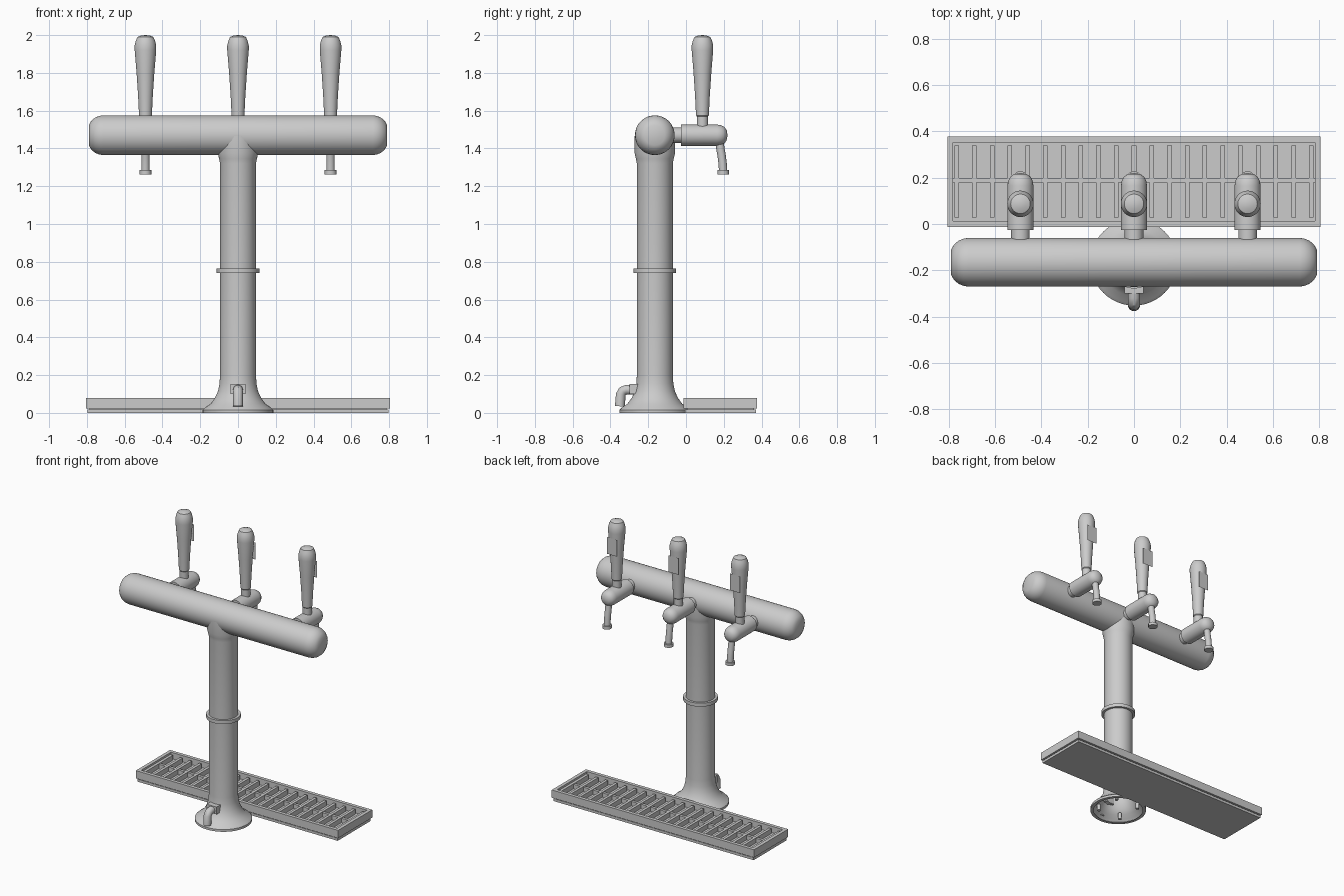
import bpy, bmesh, math
from mathutils import Vector, Matrix

if "Cube" in bpy.data.objects:
    bpy.data.objects.remove(bpy.data.objects["Cube"])

COL_Y, TUBE_Z = -0.165, 1.47


def finish(name, bm, smooth=True):
    bmesh.ops.remove_doubles(bm, verts=bm.verts, dist=1e-5)
    bmesh.ops.recalc_face_normals(bm, faces=bm.faces)
    me = bpy.data.meshes.new(name)
    bm.to_mesh(me)
    bm.free()
    ob = bpy.data.objects.new(name, me)
    bpy.context.collection.objects.link(ob)
    if smooth:
        bpy.ops.object.select_all(action='DESELECT')
        ob.select_set(True)
        bpy.context.view_layer.objects.active = ob
        bpy.ops.object.shade_smooth_by_angle(angle=math.radians(35))
    return ob


def lathe(name, profile, loc, axis=(0, 0, 1), n=40):
    """Spin (radius, height) points around an axis through loc."""
    bm = bmesh.new()
    vs = [bm.verts.new((r, 0, h)) for r, h in profile]
    es = [bm.edges.new(p) for p in zip(vs, vs[1:])]
    bmesh.ops.spin(bm, geom=vs + es, cent=(0, 0, 0), axis=(0, 0, 1),
                   angle=math.tau, steps=n, use_merge=True)
    rot = Vector((0, 0, 1)).rotation_difference(Vector(axis)).to_matrix().to_4x4()
    bm.transform(Matrix.Translation(loc) @ rot)
    return finish(name, bm)


def add_box(bm, x0, x1, y0, y1, z0, z1):
    m = (Matrix.Translation(((x0 + x1) / 2, (y0 + y1) / 2, (z0 + z1) / 2))
         @ Matrix.Diagonal((x1 - x0, y1 - y0, z1 - z0, 1)))
    bmesh.ops.create_cube(bm, size=1, matrix=m)


def pipe(name, pts, radius, n=20):
    """Capped pipe along a path lying in a plane of constant x."""
    bm = bmesh.new()
    pts = [Vector(p) for p in pts]
    rings = []
    for i, p in enumerate(pts):
        t = (pts[min(i + 1, len(pts) - 1)] - pts[max(i - 1, 0)]).normalized()
        side = Vector((1, 0, 0))
        up = t.cross(side)
        rings.append([bm.verts.new(p + radius * (side * math.cos(a) + up * math.sin(a)))
                      for a in (math.tau * k / n for k in range(n))])
    for a, b in zip(rings, rings[1:]):
        for k in range(n):
            bm.faces.new((a[k], a[(k + 1) % n], b[(k + 1) % n], b[k]))
    bm.faces.new(rings[0])
    bm.faces.new(rings[-1])
    return finish(name, bm)


# Column with flared foot and saddle collar under the cross tube
lathe("column", [(0.165, 0), (0.187, 0), (0.187, 0.016), (0.175, 0.028), (0.145, 0.048),
                 (0.122, 0.08), (0.106, 0.115), (0.098, 0.155), (0.095, 0.2), (0.095, 1.32),
                 (0.1, 1.345), (0.107, 1.375), (0.107, 1.465)], (0, COL_Y, 0), n=48)
lathe("column_ring", [(0.096, 0.74), (0.113, 0.74), (0.113, 0.765), (0.096, 0.765), (0.096, 0.74)],
      (0, COL_Y, 0), n=48)
for k in range(4):
    a = math.pi / 4 + k * math.pi / 2
    lathe("foot_screw", [(0, 0), (0.012, 0), (0.012, 0.045), (0, 0.045)],
          (0.13 * math.cos(a), COL_Y + 0.13 * math.sin(a), 0.005), n=12)

# Cross tube with rounded ends
end = [(0.105, 0.715), (0.102, 0.735), (0.093, 0.757), (0.076, 0.777), (0.053, 0.79), (0, 0.79)]
lathe("cross_tube", [(r, -h) for r, h in reversed(end)] + end, (0, COL_Y, TUBE_Z), (1, 0, 0), 48)

# Three taps
for x in (-0.49, 0, 0.49):
    lathe("tap_shank", [(0, -0.09), (0.04, -0.09), (0.04, -0.02), (0, -0.02)],
          (x, 0, TUBE_Z), (0, 1, 0), 32)
    lathe("tap_body", [(0, -0.026), (0.056, -0.026), (0.056, 0.165), (0.053, 0.185),
                       (0.044, 0.203), (0.028, 0.215), (0, 0.22)], (x, 0, TUBE_Z), (0, 1, 0), 32)
    pipe("tap_spout", [(x, 0.176, 1.45), (x, 0.182, 1.40), (x, 0.189, 1.36),
                       (x, 0.194, 1.32), (x, 0.197, 1.27)], 0.022)
    lathe("spout_tip", [(0, 1.263), (0.031, 1.263), (0.031, 1.285), (0, 1.285)],
          (x, 0.197, 0), n=24)
    lathe("tap_handle", [(0, 1.5), (0.03, 1.5), (0.03, 1.57), (0.034, 1.575), (0.039, 1.68),
                         (0.047, 1.80), (0.057, 1.92), (0.057, 1.945), (0.051, 1.97),
                         (0.042, 1.99), (0.022, 1.998), (0, 2.0)], (x, 0.087, 0), n=32)
    # Thin badge plate on the far side of the handle
    bm = bmesh.new()
    bm.faces.new([bm.verts.new((x + sx * 0.04, 0.144, z))
                  for sx, z in ((1, 1.765), (-1, 1.765), (-1, 1.885), (1, 1.885))])
    finish("badge_plate", bm, False)

# Small drain spigot on the foot
bm = bmesh.new()
add_box(bm, -0.04, 0.04, -0.30, -0.255, 0.1, 0.153)
finish("spigot_mount", bm, False)
pipe("spigot_pipe", [(0, -0.25, 0.122), (0, -0.318, 0.122), (0, -0.335, 0.115),
                     (0, -0.345, 0.098), (0, -0.35, 0.035)], 0.026)

# Drip tray: base slab, hollow rim body, lip line below
bm = bmesh.new()
add_box(bm, -0.797, 0.797, -0.005, 0.37, 0, 0.018)
add_box(bm, -0.785, 0.785, 0.005, 0.36, 0.018, 0.026)
finish("tray_base", bm, False)

bm = bmesh.new()
add_box(bm, -0.805, 0.805, -0.012, 0.377, 0.024, 0.08)
top = max(bm.faces, key=lambda f: f.calc_center_median().z)
bmesh.ops.inset_region(bm, faces=[top], thickness=0.025, use_even_offset=True)
inner = bmesh.ops.extrude_face_region(bm, geom=[top])
bmesh.ops.translate(bm, vec=(0, 0, -0.045),
                    verts=[v for v in inner["geom"] if isinstance(v, bmesh.types.BMVert)])
if top.is_valid:
    bm.faces.remove(top)
finish("tray_body", bm, False)

# Grille bars and the lengthwise strip
bm = bmesh.new()
for k in range(-10, 11):
    add_box(bm, k * 0.0765 - 0.01, k * 0.0765 + 0.01, 0.028, 0.338, 0.03, 0.07)
add_box(bm, -0.78, 0.78, 0.179, 0.199, 0.03, 0.066)
finish("tray_grille", bm, False)
